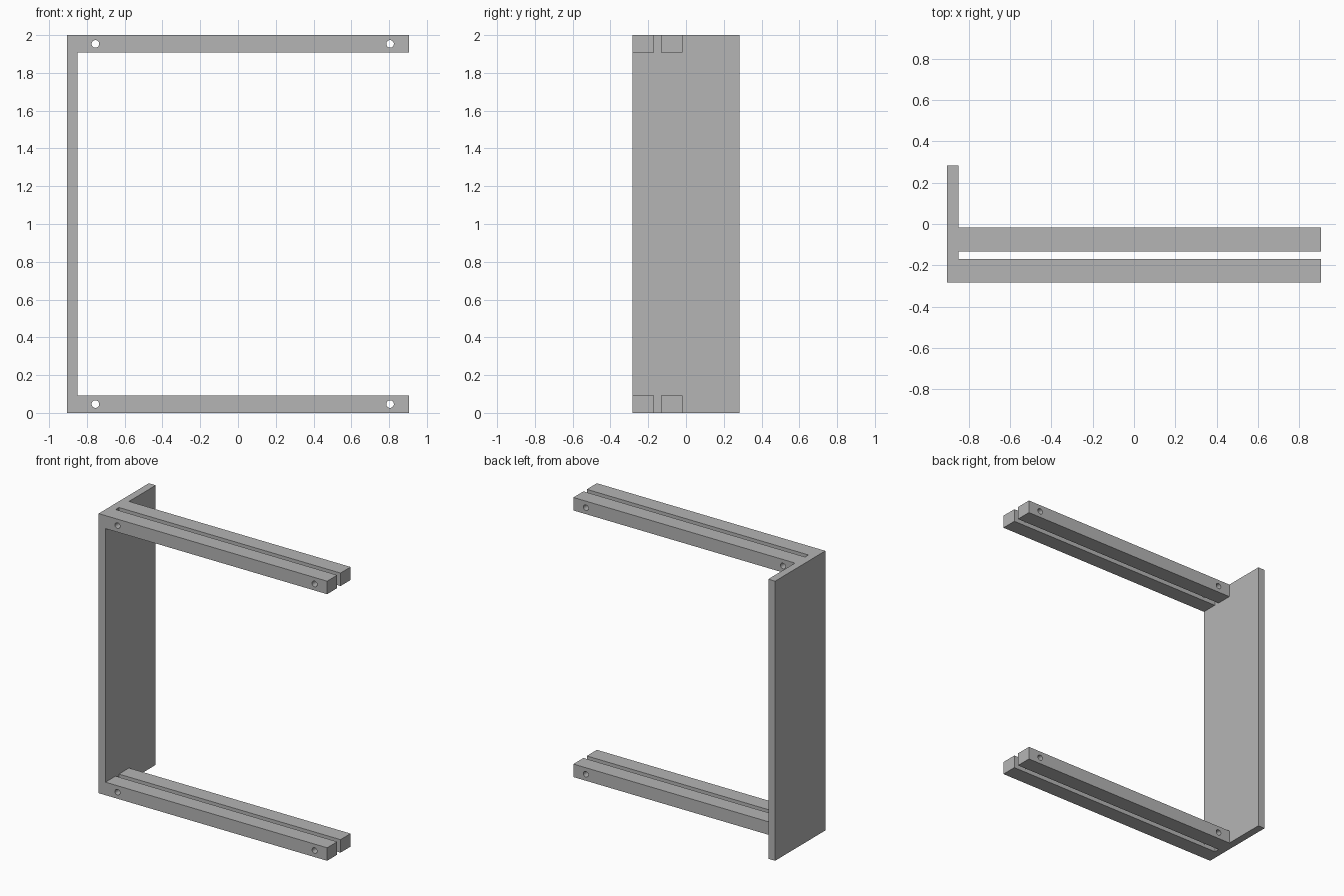
import bpy
import math

cube = bpy.data.objects.get("Cube")
if cube:
    bpy.data.objects.remove(cube, do_unlink=True)

# One plain grey for the whole bracket
grey = bpy.data.materials.new("plain_grey")
grey.use_nodes = True
colour = (0.46, 0.46, 0.46, 1)
grey.diffuse_color = colour
grey.node_tree.nodes["Principled BSDF"].inputs["Base Color"].default_value = colour

LEFT, INNER, END = -0.904, -0.85, 0.904   # x of plate back, plate face, bar ends
HEIGHT, BAR = 2.0, 0.093                  # overall height, bar height
HOLES = (-0.755, 0.805)                   # x of the bolt holes
RADIUS = 0.02


def box(name, low, high):
    """Axis-aligned box between two corners."""
    bpy.ops.mesh.primitive_cube_add(
        size=1, location=[(a + b) / 2 for a, b in zip(low, high)])
    obj = bpy.context.object
    obj.name = name
    obj.scale = [b - a for a, b in zip(low, high)]
    bpy.ops.object.transform_apply(location=False, rotation=False, scale=True)
    obj.data.materials.append(grey)
    return obj


def drill(obj, x, z):
    """Cut a round hole through the object along y."""
    bpy.ops.mesh.primitive_cylinder_add(
        vertices=32, radius=RADIUS, depth=2, location=(x, 0, z),
        rotation=(math.pi / 2, 0, 0))
    cutter = bpy.context.object
    cutter.hide_render = True
    cutter.data.materials.append(grey)
    mod = obj.modifiers.new("hole", 'BOOLEAN')
    mod.operation = 'DIFFERENCE'
    mod.solver = 'EXACT'
    mod.object = cutter
    bpy.ops.object.select_all(action='DESELECT')
    bpy.context.view_layer.objects.active = obj
    obj.select_set(True)
    bpy.ops.object.modifier_apply(modifier=mod.name)
    bpy.data.objects.remove(cutter, do_unlink=True)


# Upright side plate
box("side_plate", (LEFT, -0.284, 0), (INNER, 0.284, HEIGHT))

# Paired bars with a slot between them, at the bottom and the top
for level, z in (("lower", 0), ("upper", HEIGHT - BAR)):
    for side, y0, y1 in (("front", -0.284, -0.17), ("rear", -0.132, -0.018)):
        bar = box(f"{level}_{side}_bar", (INNER, y0, z), (END, y1, z + BAR))
        for x in HOLES:
            drill(bar, x, z + BAR / 2)
        bpy.ops.object.shade_smooth_by_angle(angle=math.radians(30))
